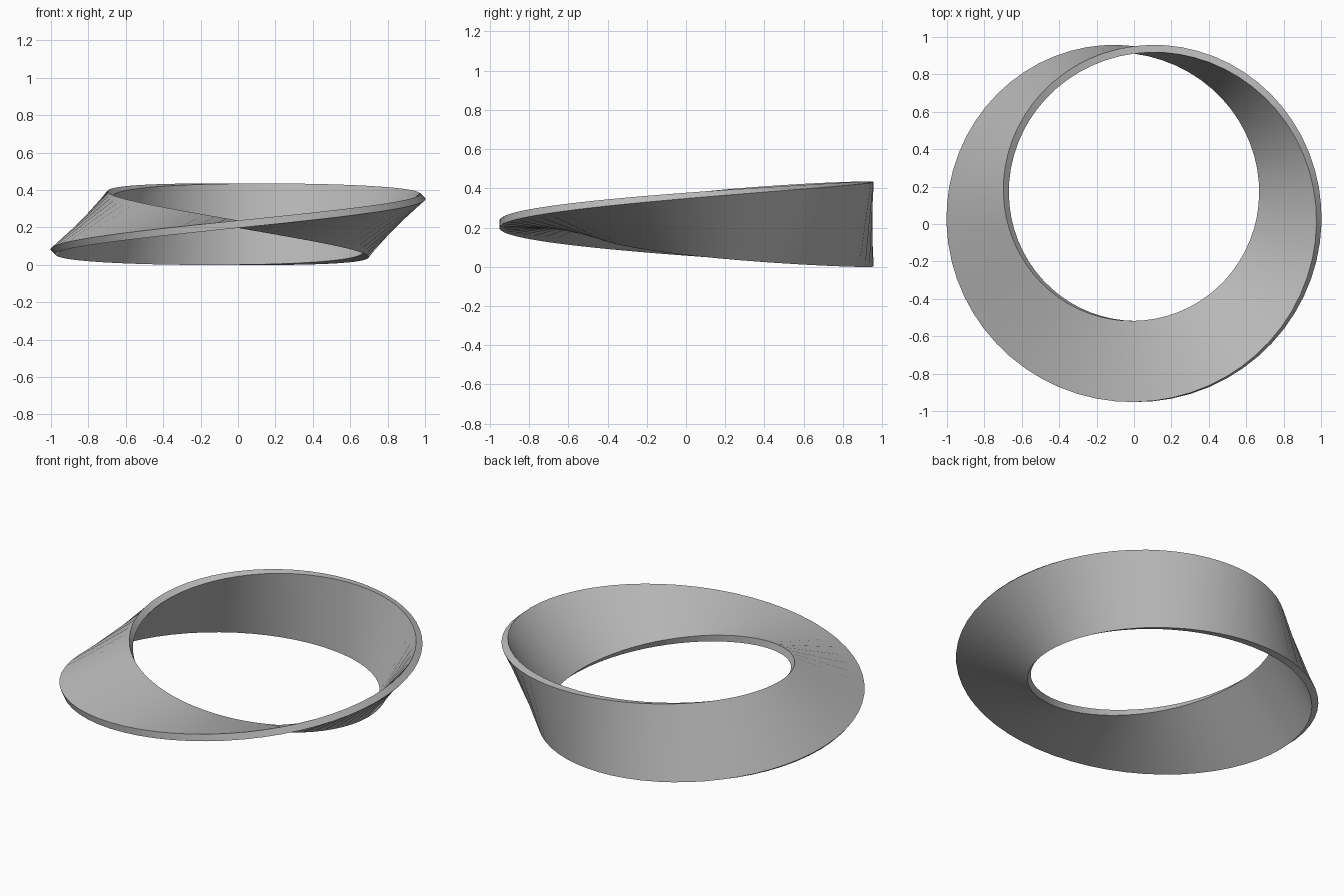
import bpy
import bmesh
from math import sin, cos, pi, radians

cube = bpy.data.objects.get("Cube")
if cube:
    bpy.data.objects.remove(cube, do_unlink=True)

SEGMENTS = 64
RADIUS = 0.833           # centre line of the band
HALF_WIDTH = 0.217
HALF_THICK = 0.02
CENTRE_Y, CENTRE_Z = 0.098, 0.217

grey = bpy.data.materials.new("plain grey")
grey.use_nodes = True
colour = (0.5, 0.5, 0.5, 1)
grey.diffuse_color = colour
grey.node_tree.nodes["Principled BSDF"].inputs["Base Color"].default_value = colour

# Rectangular section, turned half a revolution on its way round the ring
section = [(-HALF_WIDTH, -HALF_THICK), (HALF_WIDTH, -HALF_THICK),
           (HALF_WIDTH, HALF_THICK), (-HALF_WIDTH, HALF_THICK)]
bm = bmesh.new()
rings = []
for i in range(SEGMENTS):
    angle = 2 * pi * i / SEGMENTS
    twist = angle / 2
    ring = []
    for w, t in section:
        r = RADIUS + w * cos(twist) - t * sin(twist)
        z = CENTRE_Z + w * sin(twist) + t * cos(twist)
        ring.append(bm.verts.new((r * sin(angle), CENTRE_Y - r * cos(angle), z)))
    rings.append(ring)

# The half turn brings opposite corners together at the join
rings.append(rings[0][2:] + rings[0][:2])
for a, b in zip(rings, rings[1:]):
    for k in range(4):
        n = (k + 1) % 4
        bm.faces.new((a[k], a[n], b[n], b[k]))
bmesh.ops.recalc_face_normals(bm, faces=bm.faces)

mesh = bpy.data.meshes.new("twisted_band")
bm.to_mesh(mesh)
bm.free()
mesh.materials.append(grey)
band = bpy.data.objects.new("twisted_band", mesh)
bpy.context.collection.objects.link(band)

# Smooth along the band, sharp at its edges
bpy.context.view_layer.objects.active = band
band.select_set(True)
bpy.ops.object.shade_smooth_by_angle(angle=radians(30))
